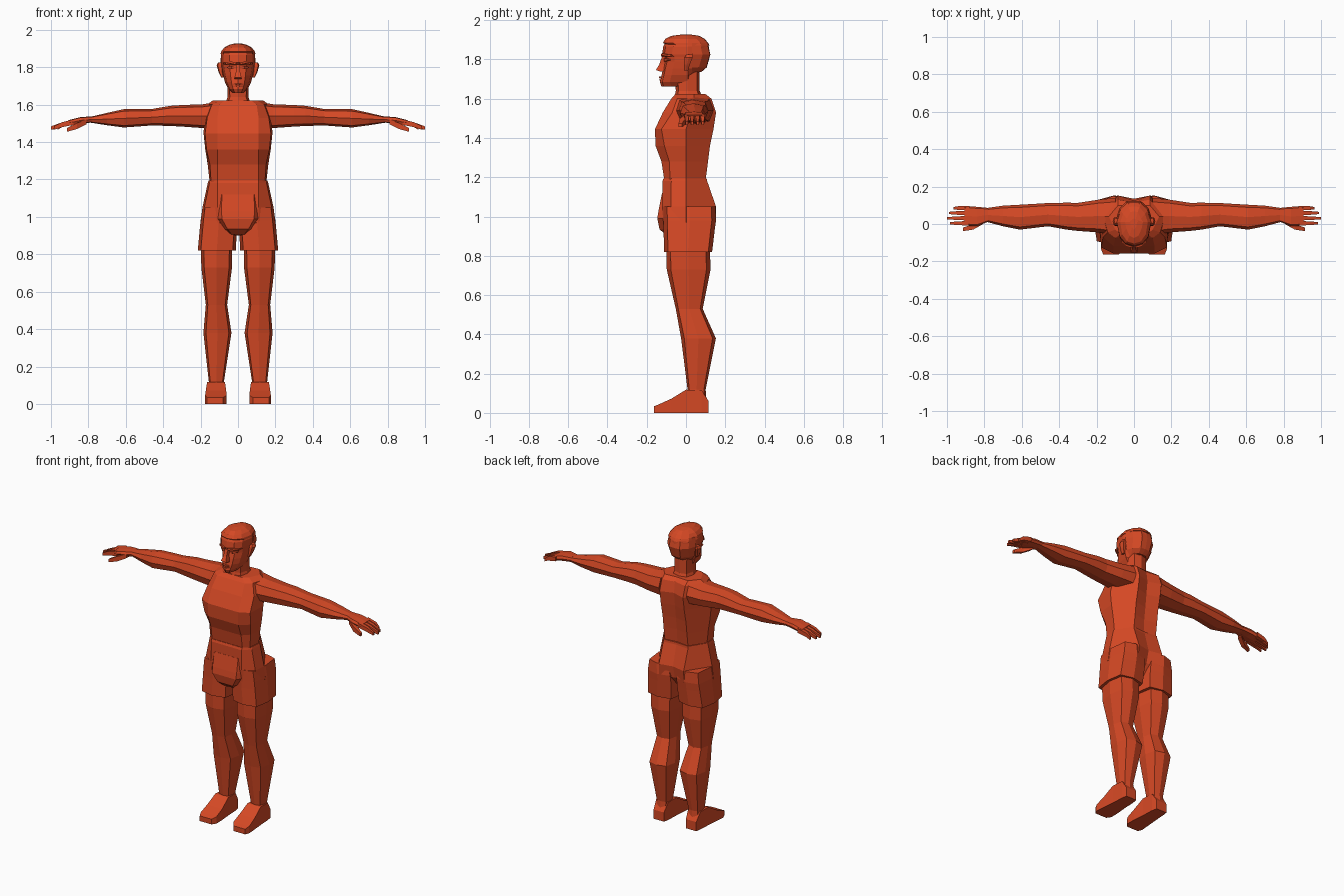
import bpy, bmesh, math

skin = bpy.data.materials.new("burnt orange")
skin.diffuse_color = (0.67, 0.066, 0.018, 1)


def loft(name, rings, mirror=False):
    """Skin a list of equal-length point rings, cap both ends."""
    bm = bmesh.new()
    loops = [[bm.verts.new(p) for p in r] for r in rings]
    n = len(loops[0])
    for a, b in zip(loops, loops[1:]):
        for i in range(n):
            j = (i + 1) % n
            bm.faces.new((a[i], a[j], b[j], b[i]))
    bm.faces.new(loops[0])
    bm.faces.new(loops[-1])
    bmesh.ops.recalc_face_normals(bm, faces=bm.faces)
    me = bpy.data.meshes.new(name)
    bm.to_mesh(me)
    bm.free()
    me.materials.append(skin)
    ob = bpy.data.objects.new(name, me)
    bpy.context.collection.objects.link(ob)
    if mirror:
        ob.modifiers.new("mirror", "MIRROR").use_mirror_merge = False
    return ob


def tube(name, axis, stations, n=8, p=0.7, mirror=True):
    """Stations are (position on axis, min a, max a, min b, max b)."""
    off = 0.5 if n == 4 else 0
    ang = [2 * math.pi * (i + off) / n for i in range(n)]
    unit = [[math.copysign(abs(f(t)) ** p, f(t)) if abs(f(t)) > 1e-6 else 0
             for f in (math.cos, math.sin)] for t in ang]
    m = max(u[0] for u in unit)
    rings = []
    for pos, a0, a1, b0, b1 in stations:
        ring = []
        for c, s in unit:
            q = [(a0 + a1 + (a1 - a0) * c / m) / 2, (b0 + b1 + (b1 - b0) * s / m) / 2]
            q.insert(axis, pos)
            ring.append(q)
        rings.append(ring)
    return loft(name, rings, mirror)


def sym_ring(z, half):
    """Close a half outline, given from front centre to back centre."""
    return [(x, y, z) for x, y in half] + [(-x, y, z) for x, y in half[-2:0:-1]]


# Torso: z, front y, panel half width, corner x, corner y, side x, side y, blade y, spine y
torso = [
    (1.17, -.108, .11, .143, -.08, .150, .0, .098, .088),
    (1.28, -.125, .11, .150, -.085, .162, .0, .112, .095),
    (1.36, -.155, .11, .168, -.11, .175, .0, .122, .105),
    (1.445, -.158, .11, .176, -.125, .184, .0, .140, .115),
    (1.53, -.118, .11, .165, -.07, .180, .03, .153, .125),
    (1.60, -.075, .10, .140, -.045, .165, .04, .130, .115),
    (1.623, -.055, .07, .100, -.03, .135, .04, .100, .095),
]
loft("torso", [sym_ring(z, [(0, f), (px, f), (cx, cy), (w, m), (.085, b), (0, s)])
               for z, f, px, cx, cy, w, m, b, s in torso])

# Shorts: hip block, two trouser legs and a front panel
hips = [
    (1.195, -.115, .150, .157, .105, .10),
    (1.18, -.12, .153, .162, .108, .10),
    (1.05, -.122, .180, .190, .153, .135),
    (.97, -.115, .185, .200, .150, .115),
    (.90, -.05, .120, .140, .08, .06),
]
loft("shorts_hips", [sym_ring(z, [(0, f), (.11, f), (c, f + .045), (w, 0), (.09, b), (0, s)])
                     for z, f, c, w, b, s in hips])
tube("shorts_leg", 2, [(1.05, .03, .189, -.118, .150), (.98, .008, .20, -.116, .153),
                       (.93, .006, .205, -.114, .146), (.82, .012, .215, -.112, .133)], p=.5)
loft("shorts_front_panel", [
    sym_ring(z, [(0, f), (w * .75, f), (w, f + .04), (w * .8, 0), (0, 0)])
    for z, f, w in [(1.12, -.122, .115), (1.03, -.14, .117), (.99, -.146, .115),
                    (.935, -.135, .075), (.905, -.10, .045)]])

# Legs and feet
tube("leg", 2, [(.90, .03, .20, -.10, .12), (.73, .032, .196, -.098, .125),
                (.53, .058, .172, -.052, .085), (.38, .035, .185, -.025, .152),
                (.12, .075, .156, .008, .10), (.02, .075, .158, .0, .108)], p=.6)
tube("foot", 1, [(.115, .08, .155, 0, .06), (.08, .073, .16, 0, .115),
                 (.0, .07, .165, 0, .118), (-.075, .063, .172, 0, .072),
                 (-.135, .062, .176, 0, .045), (-.162, .08, .165, 0, .034)], n=4)

# Arms and palms
tube("arm", 0, [(.10, -.06, .14, 1.47, 1.615), (.19, -.045, .13, 1.475, 1.602),
                (.30, -.037, .113, 1.483, 1.598), (.36, -.03, .114, 1.486, 1.594),
                (.46, -.012, .112, 1.489, 1.577), (.61, -.03, .103, 1.478, 1.576),
                (.70, -.012, .098, 1.49, 1.556), (.79, .012, .085, 1.504, 1.535)], p=.7)
tube("palm", 0, [(.78, .012, .086, 1.505, 1.537), (.84, -.012, .092, 1.498, 1.534),
                 (.905, -.008, .095, 1.487, 1.518)], n=8, p=.5)

# Fingers, then the thumb
for i, (y, tip) in enumerate([(.085, .965), (.059, .99), (.031, 1.0), (.004, .985)]):
    tube(f"finger_{i + 1}", 0, [(.88, y - .012, y + .012, 1.492, 1.521),
                                (.94, y - .01, y + .01, 1.480, 1.506),
                                (tip, y - .006, y + .006, 1.466, 1.484)], n=4)
tube("thumb", 0, [(.81, -.002, .03, 1.495, 1.52), (.86, -.03, .0, 1.47, 1.503),
                  (.915, -.038, -.02, 1.455, 1.475)], n=4)

# Neck and head: z, half width, front y, back y
tube("neck", 2, [(1.60, -.07, .07, -.06, .085), (1.64, -.056, .056, -.052, .07),
                 (1.76, -.058, .058, -.055, .07)], mirror=False)
head = [
    (1.662, .032, -.125, -.05), (1.685, .053, -.133, .0), (1.72, .070, -.124, .05),
    (1.755, .079, -.117, .095), (1.79, .086, -.108, .113), (1.812, .089, -.108, .118),
    (1.825, .091, -.122, .121), (1.865, .092, -.116, .117), (1.89, .083, -.103, .10),
    (1.905, .070, -.085, .08),
]


def head_outline(w, f, b):
    return [(0, f), (w * .5, f + .012), (w * .85, f + .05), (w, .01),
            (w * .8, max(b - .04, .015)), (w * .4, max(b - .005, .02)), (0, max(b, .021))]


loft("head", [sym_ring(z, head_outline(w, f, b)) for z, w, f, b in head])
loft("hair_cap", [sym_ring(z, head_outline(w, f, b)) for z, w, f, b in
                  [(1.872, .093, -.100, .119), (1.885, .090, -.117, .112),
                   (1.905, .074, -.105, .095), (1.92, .048, -.075, .068),
                   (1.926, .022, -.03, .03)]])
loft("back_hair", [sym_ring(z, [(0, .03), (w, .03), (w * .82, b - .038), (w * .4, b), (0, b + .002)])
                   for z, w, b in [(1.735, .066, .075), (1.76, .082, .104),
                                   (1.825, .095, .122), (1.885, .088, .108)]])

# Face details
tube("nose", 2, [(1.738, -.02, .02, -.130, -.10), (1.746, -.019, .019, -.153, -.10),
                 (1.775, -.011, .011, -.136, -.10), (1.815, -.010, .010, -.122, -.10)],
     n=4, mirror=False)
tube("brow", 0, [(.012, -.128, -.10, 1.814, 1.826), (.04, -.120, -.09, 1.820, 1.832),
                 (.068, -.096, -.07, 1.814, 1.824)], n=4)
tube("eye", 0, [(.018, -.108, -.09, 1.796, 1.802), (.036, -.111, -.08, 1.790, 1.807),
                (.058, -.092, -.07, 1.796, 1.802)], n=4)
for part, z0, z1, y in [("upper_lip", 1.705, 1.714, -.137), ("lower_lip", 1.694, 1.703, -.135)]:
    tube(part, 0, [(-.028, -.118, -.10, z0, z1), (-.008, y, -.10, z0, z1),
                   (.008, y, -.10, z0, z1), (.028, -.118, -.10, z0, z1)], n=4, mirror=False)
tube("ear", 2, [(1.745, .076, .09, -.012, .012), (1.775, .08, .104, -.012, .022),
                (1.81, .082, .114, -.01, .036), (1.826, .084, .106, .002, .034)], n=6)
